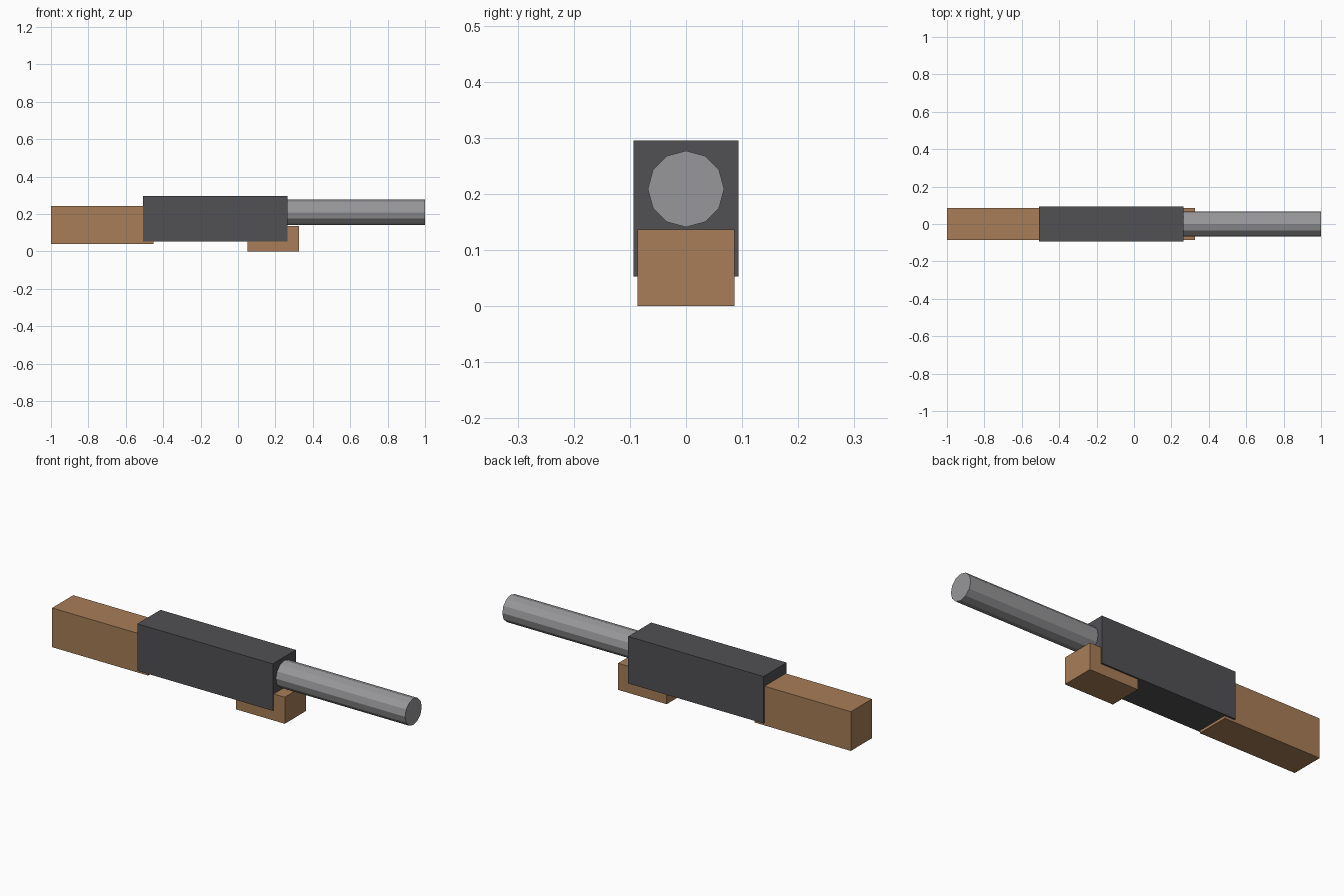
import bpy
from math import pi
from mathutils import Matrix, Vector
import bmesh

cube = bpy.data.objects.get("Cube")
if cube:
    bpy.data.objects.remove(cube, do_unlink=True)


def material(name, color):
    mat = bpy.data.materials.new(name)
    mat.use_nodes = True
    mat.diffuse_color = (*color, 1)
    mat.node_tree.nodes["Principled BSDF"].inputs["Base Color"].default_value = (*color, 1)
    return mat


wood = material("wood", (0.39, 0.205, 0.095))
dark_metal = material("dark metal", (0.082, 0.08, 0.088))
light_metal = material("light metal", (0.31, 0.31, 0.32))


def add_object(name, bm, mat):
    mesh = bpy.data.meshes.new(name)
    bm.to_mesh(mesh)
    bm.free()
    mesh.materials.append(mat)
    obj = bpy.data.objects.new(name, mesh)
    bpy.context.collection.objects.link(obj)
    return obj


def box(name, x0, x1, half_width, z0, z1, mat):
    bm = bmesh.new()
    bmesh.ops.create_cube(bm, size=1)
    bmesh.ops.scale(bm, vec=(x1 - x0, 2 * half_width, z1 - z0), verts=bm.verts)
    bmesh.ops.translate(bm, vec=((x0 + x1) / 2, 0, (z0 + z1) / 2), verts=bm.verts)
    return add_object(name, bm, mat)


def rod(name, x0, x1, radius, z, sides, mat):
    # Cylinder turned to lie along x, with a corner on top
    bm = bmesh.new()
    bmesh.ops.create_cone(bm, cap_ends=True, segments=sides, radius1=radius,
                          radius2=radius, depth=x1 - x0)
    turn = Matrix.Rotation(pi / 2, 4, "Y")
    place = Matrix.Translation(Vector(((x0 + x1) / 2, 0, z)))
    bmesh.ops.transform(bm, matrix=place @ turn, verts=bm.verts)
    return add_object(name, bm, mat)


# Rear block, central body and front grip
box("stock", -1, -0.452, 0.086, 0.04, 0.242, wood)
box("body", -0.508, 0.264, 0.094, 0.053, 0.295, dark_metal)
box("front_grip", 0.05, 0.327, 0.086, 0, 0.137, wood)

# Faceted barrel
rod("barrel", 0.2, 1, 0.068, 0.209, 12, light_metal)
